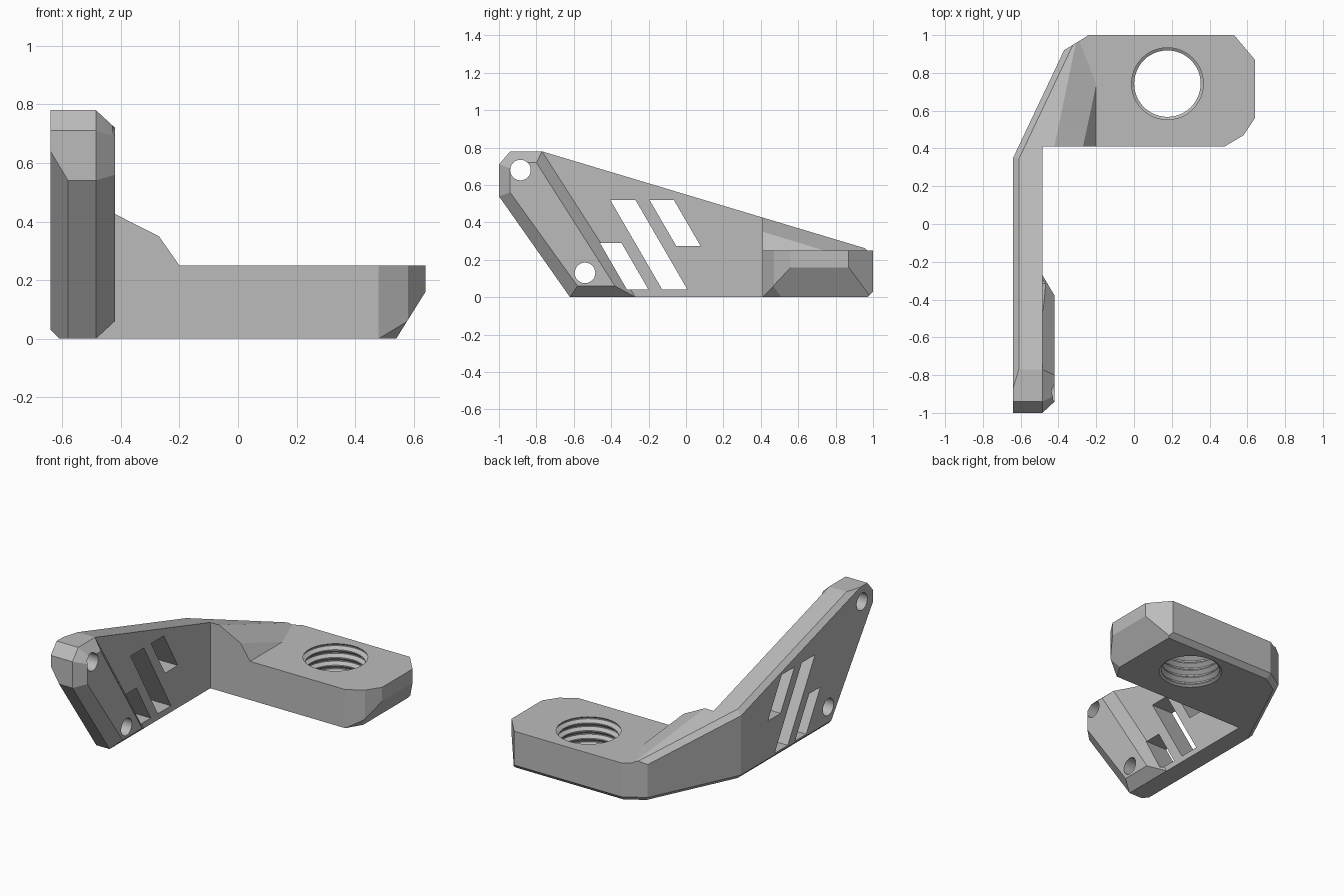
import bpy, bmesh, math
from mathutils import Vector

if "Cube" in bpy.data.objects:
    bpy.data.objects.remove(bpy.data.objects["Cube"])

grey = bpy.data.materials.new("plain grey")
grey.use_nodes = True
COLOUR = (0.5, 0.5, 0.5, 1)
grey.diffuse_color = COLOUR
grey.node_tree.nodes["Principled BSDF"].inputs["Base Color"].default_value = COLOUR

INSIDE = Vector((-0.5, 0.5, 0.1))
LEFT, INNER, RIB = -0.64, -0.485, -0.42
DECK, BEVEL = 0.25, 0.03


def slope(y):
    """Height of the sloping top edge."""
    return 0.78 - 0.3 * (y + 0.77)


def finish(bm, name):
    bmesh.ops.recalc_face_normals(bm, faces=bm.faces)
    mesh = bpy.data.meshes.new(name)
    bm.to_mesh(mesh)
    bm.free()
    mesh.materials.append(grey)
    ob = bpy.data.objects.new(name, mesh)
    bpy.context.collection.objects.link(ob)
    return ob


def extrude(points, vector):
    bm = bmesh.new()
    face = bm.faces.new([bm.verts.new(p) for p in points])
    new = bmesh.ops.extrude_face_region(bm, geom=[face])["geom"]
    bmesh.ops.translate(bm, vec=vector, verts=[v for v in new if isinstance(v, bmesh.types.BMVert)])
    return bm


def box(x0, x1, y0, y1, z0, z1):
    return extrude([(x0, y0, z0), (x1, y0, z0), (x1, y1, z0), (x0, y1, z0)], (0, 0, z1 - z0))


def trim(bm, a, b, c):
    """Slice by the plane through three points, keeping the inner side."""
    a, b, c = Vector(a), Vector(b), Vector(c)
    n = (b - a).cross(c - a).normalized()
    if n.dot(INSIDE - a) > 0:
        n = -n
    bmesh.ops.bisect_plane(bm, geom=bm.verts[:] + bm.edges[:] + bm.faces[:], dist=1e-5,
                           plane_co=a, plane_no=n, clear_outer=True)
    bmesh.ops.holes_fill(bm, edges=[e for e in bm.edges if e.is_boundary], sides=0)


def combine(target, other, operation):
    mod = target.modifiers.new("combine", "BOOLEAN")
    mod.operation, mod.object, mod.solver = operation, other, "EXACT"
    bpy.context.view_layer.objects.active = target
    bpy.ops.object.modifier_apply(modifier=mod.name)
    bpy.data.objects.remove(other)


# Body: plan outline, trimmed to the side profile
outer = [(LEFT, -1), (LEFT, 0.35), (-0.37, 0.92), (-0.24, 1), (0.53, 1)]
rest = [(0.64, 0.87), (0.64, 0.56), (0.58, 0.47), (0.48, 0.41), (INNER, 0.41), (INNER, -1)]
bm = extrude([(x, y, 0) for x, y in outer + rest], (0, 0, 0.78))
for (y0, z0), (y1, z1) in [((-0.62, 0), (-1, 0.54)), ((-1, 0.71), (-0.94, 0.78)),
                           ((-0.77, slope(-0.77)), (1, slope(1)))]:
    trim(bm, (0, y0, z0), (0, y1, z1), (1, y0, z0))

# Bevels on the outer edges
trim(bm, (-0.58, -1, 0.54), (LEFT, -1, 0.64), (-0.58, -0.62, 0))
for i, (p, q) in enumerate(zip(outer, outer[1:])):
    p, q = Vector(p), Vector(q)
    d = (q - p).normalized()
    inner = p + BEVEL * Vector((d.y, -d.x))
    trim(bm, (*p, BEVEL), (*q, BEVEL), (*inner, 0))
    if i < 2:
        trim(bm, (*p, slope(p.y) - BEVEL), (*q, slope(q.y) - BEVEL), (*inner, slope(inner.y)))

# Undercut at the free end of the block
trim(bm, (0.64, 0, 0.16), (0.54, 0, 0), (0.64, 1, 0.16))
trim(bm, (0.48, 0.41, 0), (0.58, 0.47, 0.06), (0.54, 0.51, 0))
bracket = finish(bm, "bracket")

# Deck recess, leaving a faceted gusset against the arm
bm = box(-0.8, 0, 0.1, 1.2, 0.05, 1.2)
crest, knee, toe = (RIB, 0.41, slope(0.41)), (-0.27, 0.41, 0.35), (-0.2, 0.41, DECK)
heel, tip = (-0.2, 0.74, DECK), (-0.31, 0.95, slope(0.95))
for facet in [(crest, knee, tip), (knee, toe, heel), (knee, heel, tip)]:
    trim(bm, *facet)
gusset = finish(bm, "gusset_form")
recess = finish(box(INNER + 0.01, 1, 0.3, 1.1, DECK, 1), "deck_recess")
combine(recess, gusset, "DIFFERENCE")
combine(bracket, recess, "DIFFERENCE")

# Raised slanted rib with bevelled border
base = [(-0.62, 0), (-1, 0.54), (-1, 0.71), (-0.94, 0.78), (-0.77, 0.78), (-0.27, 0)]
crown = [(-0.58, 0.06), (-0.94, 0.56), (-0.94, 0.69), (-0.91, 0.72), (-0.8, 0.72), (-0.38, 0.06)]
bm = bmesh.new()
for x, ring in [(-0.56, crown), (INNER, base), (RIB, crown)]:
    for y, z in ring:
        bm.verts.new((x, y, z))
bmesh.ops.convex_hull(bm, input=bm.verts)
combine(bracket, finish(bm, "rib"), "UNION")

# Slanted slots: start y, width, top, bottom
for y, width, top, bottom in [(-0.405, 0.135, 0.52, 0.04), (-0.195, 0.13, 0.52, 0.275),
                              (-0.46, 0.115, 0.29, 0.04)]:
    run = 0.58 * (top - bottom)
    ring = [(y, top), (y + width, top), (y + width + run, bottom), (y + run, bottom)]
    slot = finish(extrude([(-0.8, a, b) for a, b in ring], (0.6, 0, 0)), "slot")
    combine(bracket, slot, "DIFFERENCE")

# Bolt holes through the rib
for y, z in [(-0.885, 0.68), (-0.54, 0.13)]:
    ring = [(-0.8, y + 0.055 * math.cos(a), z + 0.055 * math.sin(a))
            for a in (math.tau * i / 32 for i in range(32))]
    combine(bracket, finish(extrude(ring, (0.6, 0, 0)), "bolt_hole"), "DIFFERENCE")

# Threaded hole: zigzag profile revolved about the hole axis
turns, pitch = 5, DECK / 5
profile = [(0, -0.05), (0.19, -0.05), (0.19, 0)]
for i in range(turns):
    z = i * pitch
    profile += [(0.176, z + 0.2 * pitch), (0.176, z + 0.35 * pitch),
                (0.2, z + 0.65 * pitch), (0.2, z + 0.8 * pitch)]
profile += [(0.19, DECK), (0.19, DECK + 0.05), (0, DECK + 0.05)]
centre = Vector((0.177, 0.743, 0))
bm = bmesh.new()
verts = [bm.verts.new(centre + Vector((r, 0, z))) for r, z in profile]
edges = [bm.edges.new(pair) for pair in zip(verts, verts[1:])]
bmesh.ops.spin(bm, geom=verts + edges, cent=centre, axis=(0, 0, 1), angle=math.tau, steps=48)
bmesh.ops.remove_doubles(bm, verts=bm.verts, dist=1e-4)
combine(bracket, finish(bm, "threaded_hole"), "DIFFERENCE")

# Smooth round walls, keep flat facets sharp
bpy.ops.object.select_all(action="DESELECT")
bracket.select_set(True)
bpy.context.view_layer.objects.active = bracket
bpy.ops.object.shade_smooth_by_angle(angle=math.radians(12))
